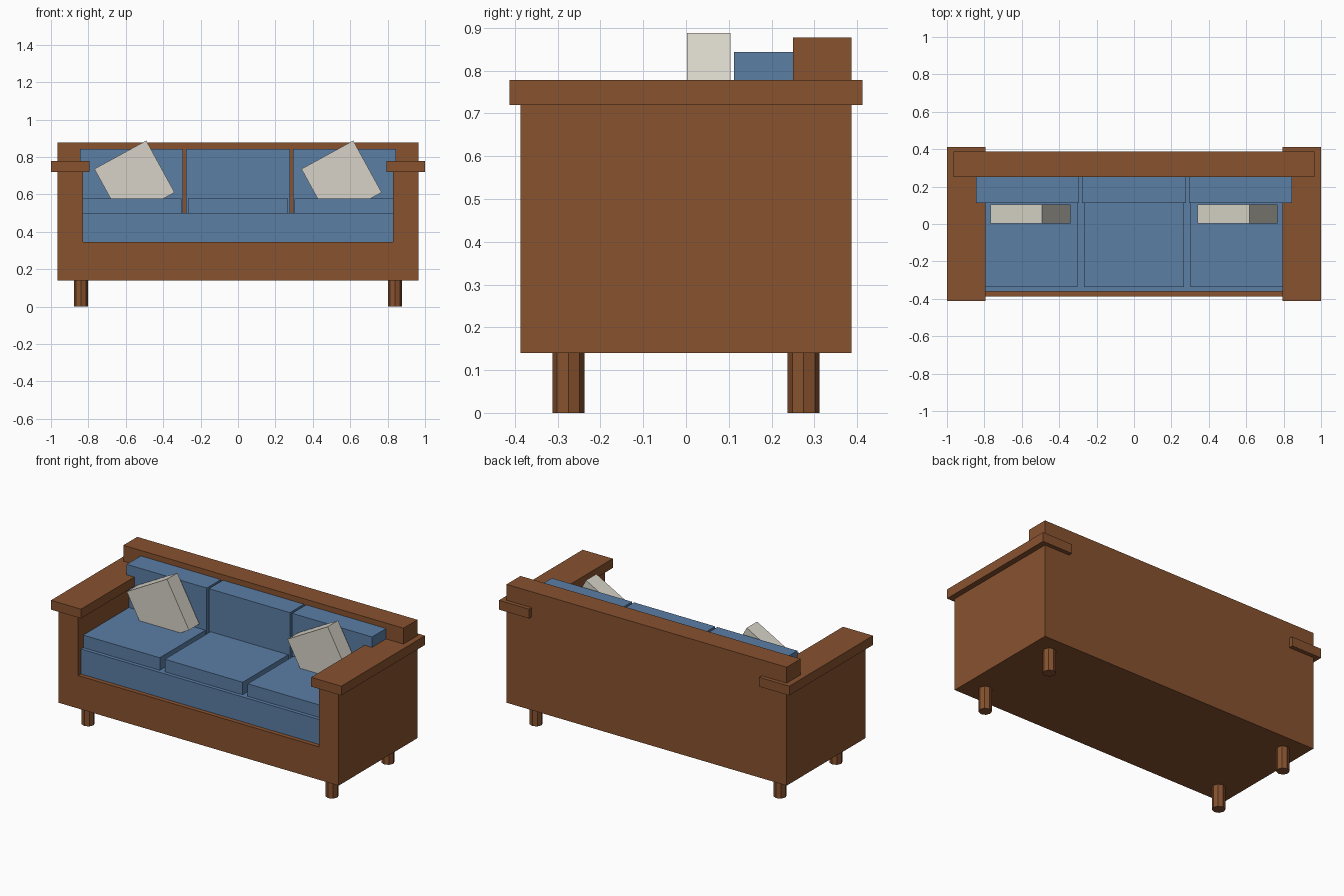
import bpy
from math import radians

if "Cube" in bpy.data.objects:
    bpy.data.objects.remove(bpy.data.objects["Cube"], do_unlink=True)


def material(name, rgb):
    m = bpy.data.materials.new(name)
    m.use_nodes = True
    color = (*rgb, 1)
    m.diffuse_color = color
    m.node_tree.nodes["Principled BSDF"].inputs["Base Color"].default_value = color
    return m


WOOD = material("brown wood", (0.242, 0.084, 0.028))
FABRIC = material("blue fabric", (0.105, 0.209, 0.376))
LINEN = material("pale linen", (0.679, 0.651, 0.571))


def box(name, x, y, z, mat, tilt=0):
    """Box from (min, max) ranges, optionally turned about its y axis."""
    spans = (x, y, z)
    bpy.ops.mesh.primitive_cube_add(size=1, location=[(a + b) / 2 for a, b in spans])
    ob = bpy.context.object
    ob.name = name
    ob.scale = [b - a for a, b in spans]
    ob.rotation_euler.y = radians(tilt)
    ob.data.materials.append(mat)
    return ob


# Frame
OUTER, INNER, FRONT, BACK = 0.965, 0.83, -0.387, 0.387
box("base_frame", (-INNER, INNER), (FRONT, 0.25), (0.14, 0.345), WOOD)
box("backrest", (-OUTER, OUTER), (0.25, BACK), (0.14, 0.877), WOOD)

for side, s in (("left", 1), ("right", -1)):
    # Arm panel and overhanging armrest
    box(side + "_arm", sorted((s * INNER, s * OUTER)), (FRONT, 0.25), (0.14, 0.72), WOOD)
    box(side + "_armrest", sorted((s * 0.793, s)), (-0.412, 0.412), (0.72, 0.778), WOOD)

    # Eight-sided legs
    for end, y in (("front", -0.275), ("back", 0.275)):
        bpy.ops.mesh.primitive_cylinder_add(vertices=8, radius=0.0375, depth=0.14,
                                            location=(s * 0.84, y, 0.07))
        leg = bpy.context.object
        leg.name = f"{end}_{side}_leg"
        leg.data.materials.append(WOOD)

    # Tilted throw pillow, sunk into the seat
    cx, cz, half = s * 0.5535, 0.673, 0.158
    box(side + "_pillow", (cx - half, cx + half), (0.002, 0.104),
        (cz - half, cz + half), LINEN, tilt=-28.7)

# Upholstery
box("seat_base", (-INNER, INNER), (-0.36, 0.25), (0.345, 0.5), FABRIC)
seats = ((-INNER, -0.303), (-0.268, 0.268), (0.303, INNER))
backs = ((-0.845, -0.294), (-0.279, 0.279), (0.294, 0.845))
for label, seat, back in zip(("right", "middle", "left"), seats, backs):
    box(label + "_seat_cushion", seat, (-0.337, 0.112), (0.5, 0.578), FABRIC)
    box(label + "_back_cushion", back, (0.112, 0.25), (0.5, 0.843), FABRIC)
